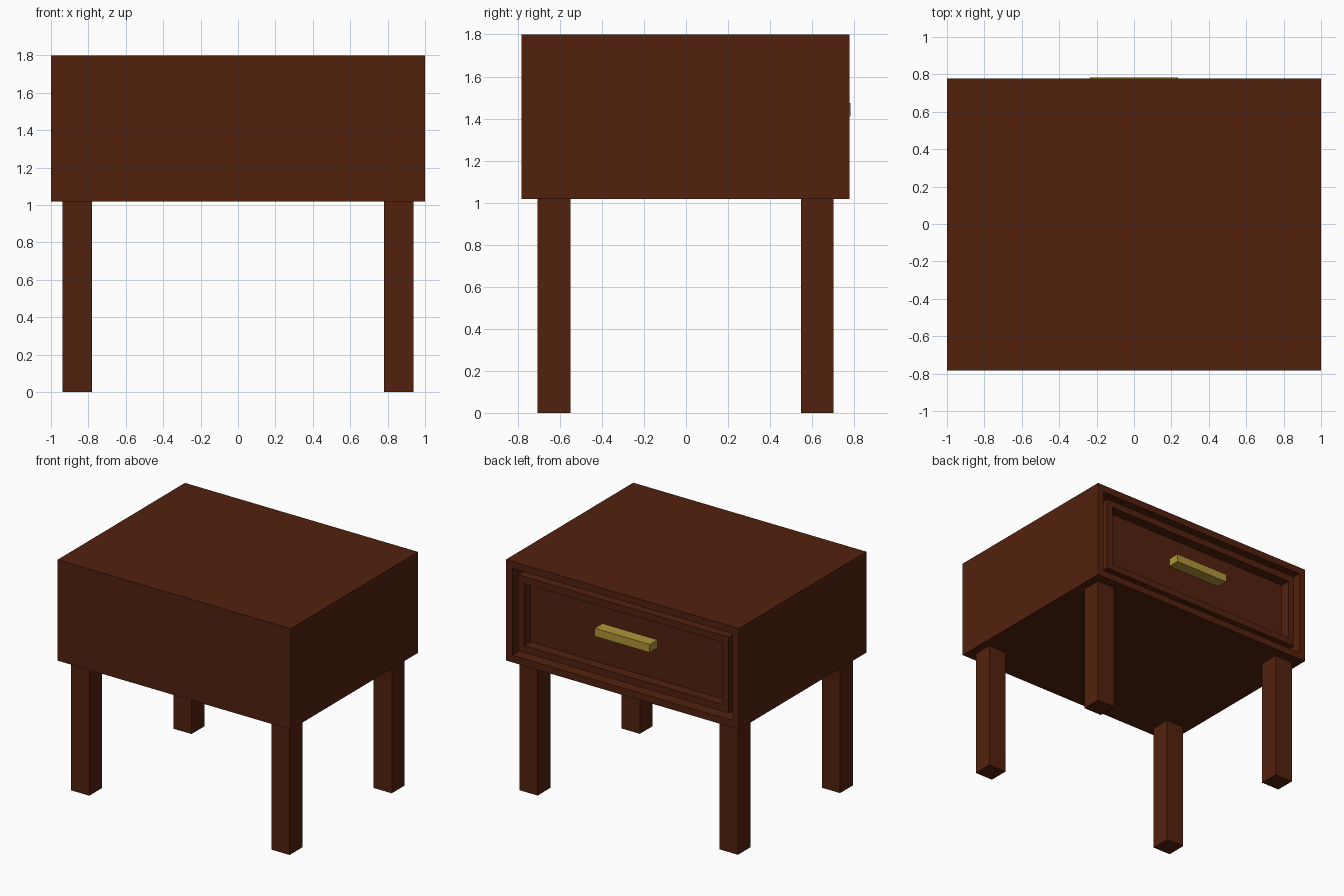
import bpy, bmesh
from mathutils import Vector

if "Cube" in bpy.data.objects:
    bpy.data.objects.remove(bpy.data.objects["Cube"])


def material(name, rgb):
    m = bpy.data.materials.new(name)
    m.diffuse_color = (*rgb, 1)
    m.use_nodes = True
    m.node_tree.nodes["Principled BSDF"].inputs["Base Color"].default_value = m.diffuse_color
    return m


wood = material("dark brown wood", (0.085, 0.0152, 0.0042))
brass = material("brass", (0.43, 0.30, 0.042))


def box(name, lo, hi, mat, steps=()):
    """Box from corner to corner; steps are (inset, push-in) pairs on its +y face."""
    lo, hi = Vector(lo), Vector(hi)
    bm = bmesh.new()
    bmesh.ops.create_cube(bm, size=1)
    for v in bm.verts:
        v.co = (lo + hi) / 2 + v.co * (hi - lo)
    bm.normal_update()
    face = max(bm.faces, key=lambda f: f.normal.y)
    for inset, depth in steps:
        bmesh.ops.inset_region(bm, faces=[face], thickness=inset)
        face = bmesh.ops.extrude_discrete_faces(bm, faces=[face])["faces"][0]
        bmesh.ops.translate(bm, verts=face.verts, vec=(0, -depth, 0))
    bmesh.ops.recalc_face_normals(bm, faces=bm.faces)
    me = bpy.data.meshes.new(name)
    bm.to_mesh(me)
    bm.free()
    me.materials.append(mat)
    ob = bpy.data.objects.new(name, me)
    bpy.context.collection.objects.link(ob)
    return ob


Y = 0.778  # plane of the drawer side

# cabinet with an open drawer bay
box("cabinet", (-1, -0.782, 1.018), (1, Y, 1.8), wood, [(0.077, 0.2)])

# drawer front with a sunken panel, leaving a narrow gap all round
box("drawer_front", (-0.904, Y - 0.2, 1.114), (0.904, Y - 0.01, 1.704), wood, [(0.076, 0.08)])

# bar handle
box("drawer_handle", (-0.236, Y - 0.09, 1.411), (0.236, 0.782, 1.474), brass)

# four square legs
for sx, xn in ((-1, "left"), (1, "right")):
    for sy, yn in ((-1, "front"), (1, "back")):
        cx, cy = sx * 0.859, sy * 0.626 - 0.002
        box(f"{yn}_{xn}_leg", (cx - 0.078, cy - 0.078, 0), (cx + 0.078, cy + 0.078, 1.018), wood)
